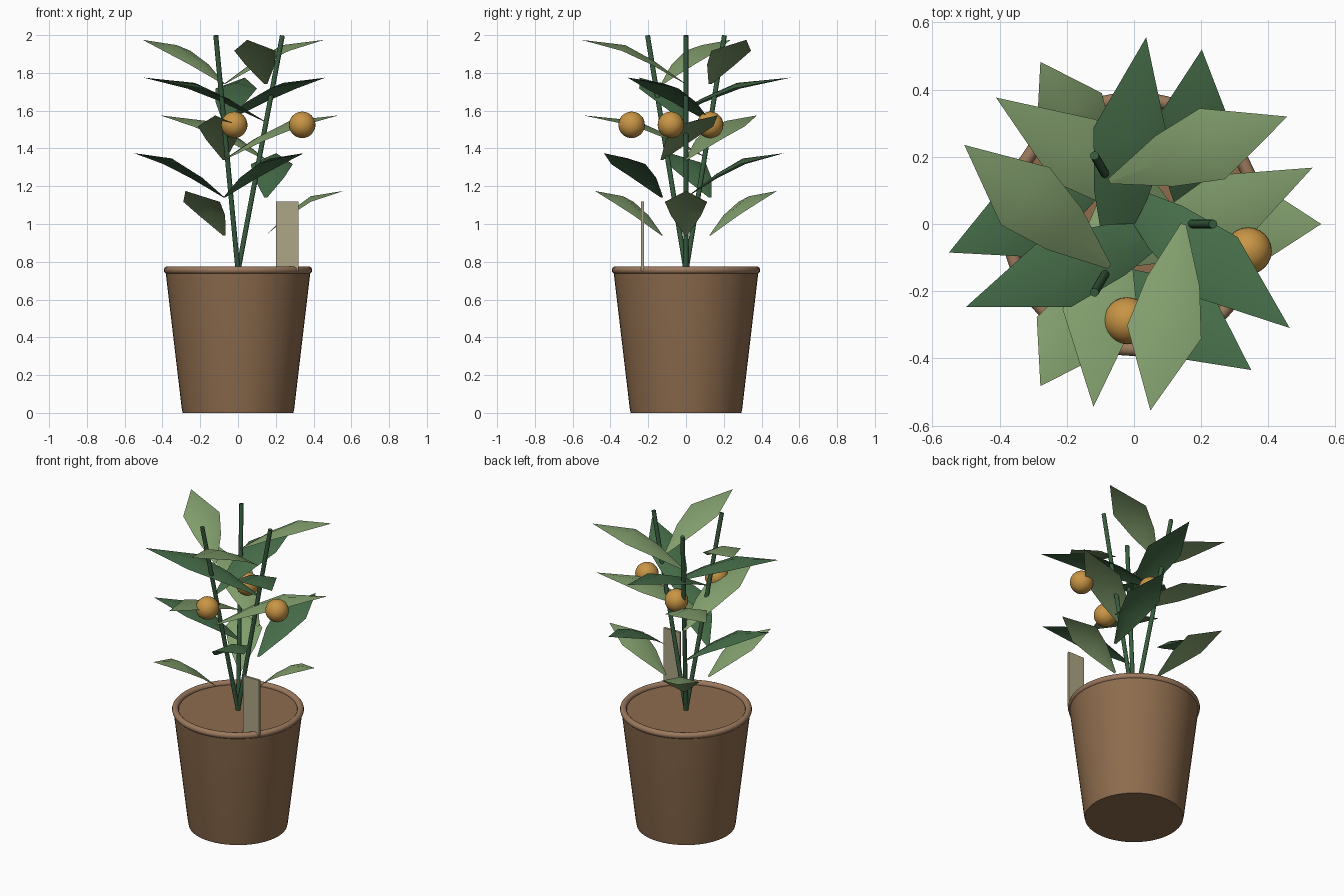
import bpy, bmesh, math
from mathutils import Vector, Matrix

if "Cube" in bpy.data.objects:
    bpy.data.objects.remove(bpy.data.objects["Cube"])


def material(name, rgb):
    m = bpy.data.materials.new(name)
    m.diffuse_color = (*rgb, 1)
    m.use_nodes = True
    m.node_tree.nodes["Principled BSDF"].inputs["Base Color"].default_value = m.diffuse_color
    return m


CLAY = material("clay", (0.27, 0.15, 0.075))
RIM = material("rim_clay", (0.33, 0.19, 0.11))
STEM = material("stem_green", (0.04, 0.11, 0.05))
LIGHT = material("light_leaf", (0.22, 0.34, 0.15))
DARK = material("dark_leaf", (0.06, 0.15, 0.065))
FRUIT = material("fruit_orange", (0.58, 0.30, 0.06))
CARD = material("card", (0.42, 0.38, 0.24))


def finish(obj, name, mat, smooth=True):
    obj.name = name
    obj.data.materials.append(mat)
    if smooth:
        bpy.ops.object.select_all(action='DESELECT')
        obj.select_set(True)
        bpy.context.view_layer.objects.active = obj
        bpy.ops.object.shade_smooth_by_angle(angle=math.radians(35))
    return obj


def mesh_object(name, verts, faces, mat):
    me = bpy.data.meshes.new(name)
    me.from_pydata(verts, [], faces)
    obj = bpy.data.objects.new(name, me)
    bpy.context.collection.objects.link(obj)
    return finish(obj, name, mat)


def lathe(name, profile, mat, n=48):
    # spin an (r, z) profile that starts and ends on the axis
    bm = bmesh.new()
    vs = [bm.verts.new((r, 0, z)) for r, z in profile]
    es = [bm.edges.new(p) for p in zip(vs, vs[1:])]
    bmesh.ops.spin(bm, geom=vs + es, cent=(0, 0, 0), axis=(0, 0, 1),
                   angle=2 * math.pi, steps=n)
    bmesh.ops.remove_doubles(bm, verts=bm.verts, dist=1e-4)
    bmesh.ops.recalc_face_normals(bm, faces=bm.faces)
    me = bpy.data.meshes.new(name)
    bm.to_mesh(me)
    bm.free()
    obj = bpy.data.objects.new(name, me)
    bpy.context.collection.objects.link(obj)
    return finish(obj, name, mat)


def rod(name, a, b, r, mat):
    a, b = Vector(a), Vector(b)
    d = b - a
    bpy.ops.mesh.primitive_cylinder_add(vertices=12, radius=r, depth=d.length, location=(a + b) / 2)
    obj = bpy.context.object
    obj.rotation_euler = d.to_track_quat('Z', 'Y').to_euler()
    return finish(obj, name, mat)


def leaf(name, base, tip, mat):
    # folded blade: rows of (fraction, half width, rise, edge droop)
    rows = [(0, 0.008, 0, 0), (0.31, 0.08, 0.125, 0.02), (0.58, 0.112, 0.207, 0.03)]
    flat = Vector((tip.x - base.x, tip.y - base.y, 0))
    side = Vector((-flat.y, flat.x, 0)).normalized()
    verts = []
    for f, w, rise, droop in rows:
        mid = base + flat * f + Vector((0, 0, rise))
        drop = Vector((0, 0, droop))
        verts += [mid + side * w - drop, mid, mid - side * w - drop]
    verts.append(tip)
    faces = [(i + j, i + j + 1, i + j + 4, i + j + 3) for i in (0, 3) for j in (0, 1)]
    faces += [(6, 7, 9), (7, 8, 9)]
    faces = [f[::-1] for f in faces]
    return mesh_object(name, verts, faces, mat)


# Pot with soil surface and rolled rim
lathe("pot", [(0, 0), (0.293, 0), (0.298, 0.025), (0.384, 0.752), (0.355, 0.752), (0, 0.752)], CLAY)
bpy.ops.mesh.primitive_torus_add(major_radius=0.373, minor_radius=0.02, major_segments=48,
                                 minor_segments=12, location=(0, 0, 0.756))
finish(bpy.context.object, "pot_rim", RIM)

# Three stems, each with five spiralling leaves and one fruit
for s in range(3):
    turn = Matrix.Rotation(s * 2 * math.pi / 3, 3, 'Z')
    rod(f"stem_{s}", (0, 0, 0.75), turn @ Vector((0.235, 0, 1.998)), 0.013, STEM)
    for k in range(5):
        a = 1.2 * k
        base = turn @ Vector((0.147, 0, 0.94 + 0.2 * k))
        tip = turn @ Vector((0.557 * math.cos(a), 0.557 * math.sin(a), 1.175 + 0.2 * k))
        leaf(f"leaf_{s}_{k}", base, tip, DARK if k % 2 else LIGHT)
    pos = turn @ Vector((0.24, 0, 0)) + Vector((0.1, -0.08, 1.525))
    bpy.ops.mesh.primitive_uv_sphere_add(segments=24, ring_count=16, radius=0.07, location=pos)
    finish(bpy.context.object, f"fruit_{s}", FRUIT)

# Plain plant label
bpy.ops.mesh.primitive_cube_add(size=1, location=(0.26, -0.23, 0.935))
label = bpy.context.object
label.scale = (0.118, 0.015, 0.37)
finish(label, "plant_label", CARD, smooth=False)
